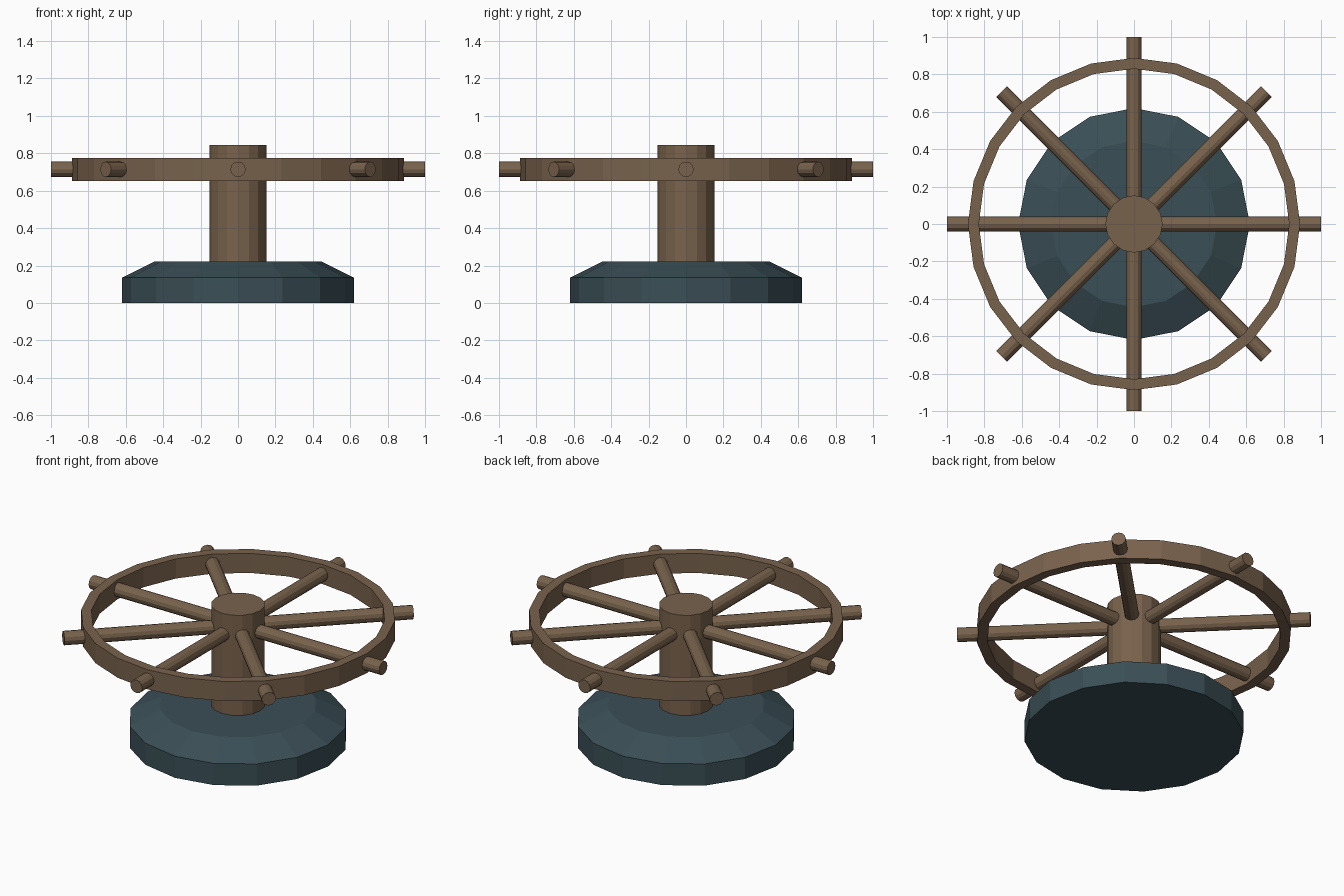
import bpy
import math

if "Cube" in bpy.data.objects:
    bpy.data.objects.remove(bpy.data.objects["Cube"], do_unlink=True)


def make_material(name, color):
    mat = bpy.data.materials.new(name)
    mat.use_nodes = True
    mat.diffuse_color = (*color, 1)
    bsdf = mat.node_tree.nodes["Principled BSDF"]
    bsdf.inputs["Base Color"].default_value = (*color, 1)
    bsdf.inputs["Roughness"].default_value = 0.8
    return mat


def lathe(name, profile, sides, mat, ring=False):
    """Turn a (radius, z) profile around z; a ring closes on itself, a solid gets caps."""
    verts, faces = [], []
    n = len(profile)
    for i in range(sides):
        a = math.tau * i / sides
        verts += [(r * math.cos(a), r * math.sin(a), z) for r, z in profile]
    for i in range(sides):
        a, b = i * n, (i + 1) % sides * n
        for k in range(n if ring else n - 1):
            m = (k + 1) % n
            faces.append((a + k, b + k, b + m, a + m))
    if not ring:
        faces.append([i * n for i in reversed(range(sides))])
        faces.append([i * n + n - 1 for i in range(sides)])
    mesh = bpy.data.meshes.new(name)
    mesh.from_pydata(verts, [], faces)
    mesh.materials.append(mat)
    obj = bpy.data.objects.new(name, mesh)
    bpy.context.collection.objects.link(obj)
    return obj


wood = make_material("brown wood", (0.19, 0.123, 0.073))
iron = make_material("blue grey iron", (0.042, 0.077, 0.092))

# Chamfered foot
lathe("base", [(0.62, 0), (0.62, 0.135), (0.445, 0.222)], 16, iron)

# Central post
lathe("post", [(0.153, 0.2), (0.153, 0.845)], 16, wood)

# Wheel rim
lathe("rim", [(0.888, 0.653), (0.888, 0.775), (0.83, 0.775), (0.83, 0.653)], 24, wood, ring=True)

# Eight spokes, from the post out past the rim
for i in range(8):
    spoke = lathe(f"spoke_{i + 1}", [(0.041, 0.1), (0.041, 1)], 12, wood)
    spoke.location.z = 0.714
    spoke.rotation_euler = (0, math.pi / 2, math.tau * i / 8)
